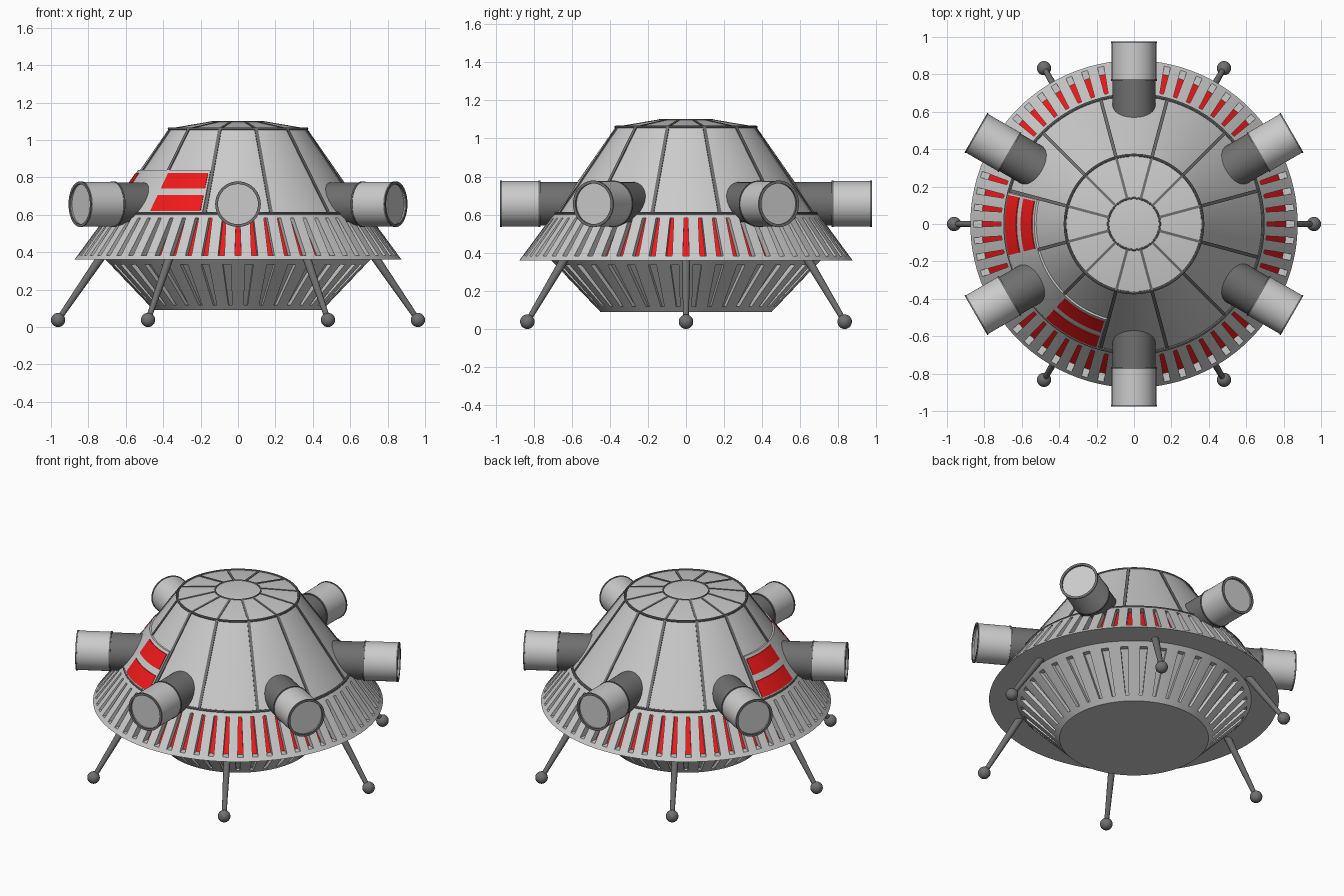
import bpy, bmesh
from math import sin, cos, radians, hypot
from mathutils import Matrix, Vector

if "Cube" in bpy.data.objects:
    bpy.data.objects.remove(bpy.data.objects["Cube"])


def material(name, rgb):
    m = bpy.data.materials.new(name)
    m.diffuse_color = (*rgb, 1)
    m.use_nodes = True
    m.node_tree.nodes["Principled BSDF"].inputs["Base Color"].default_value = m.diffuse_color
    return m


DARK = material("dark_grey", (0.16, 0.16, 0.16))
RED = material("red", (0.9, 0.01, 0.01))


def polar(r, deg, z):
    a = radians(deg)
    return Vector((r * cos(a), r * sin(a), z))


def finish(name, bm, mats=(), matrix=None):
    bmesh.ops.remove_doubles(bm, verts=bm.verts, dist=1e-5)
    bmesh.ops.recalc_face_normals(bm, faces=bm.faces)
    me = bpy.data.meshes.new(name)
    bm.to_mesh(me)
    bm.free()
    for m in mats:
        me.materials.append(m)
    ob = bpy.data.objects.new(name, me)
    bpy.context.collection.objects.link(ob)
    if matrix:
        ob.matrix_world = matrix
    return ob


def lathe(name, profile, segs=96, mats=(), matrix=None):
    """Revolve (radius, height) points around z."""
    bm = bmesh.new()
    vs = [bm.verts.new((r, 0, z)) for r, z in profile]
    es = [bm.edges.new(p) for p in zip(vs, vs[1:])]
    bmesh.ops.spin(bm, geom=vs + es, cent=(0, 0, 0), axis=(0, 0, 1),
                   angle=radians(360), steps=segs, use_merge=True)
    return finish(name, bm, mats, matrix)


def ring(name, r, z, t, mats=(DARK,)):
    prof = [(r + t * cos(radians(a)), z + t * sin(radians(a))) for a in range(0, 361, 45)]
    return lathe(name, prof, mats=mats)


def slotted_cone(name, n, offset, low, high, t0, t1, a0, a1, depth, mats=(), back=0):
    """Cone wall with n recessed tapered slots."""
    bm = bmesh.new()
    half = 180 / n

    def pt(t, deg, d=0):
        r = low[0] + (high[0] - low[0]) * t - d
        return bm.verts.new(polar(r, deg, low[1] + (high[1] - low[1]) * t))

    for k in range(n):
        c = offset + k * 360 / n
        g = [[pt(t, c + a) for a in (-half, -w, w, half)]
             for t, w in ((0, a0), (t0, a0), (t1, a1), (1, a1))]
        for i in range(3):
            for j in range(3):
                if (i, j) != (1, 1):
                    bm.faces.new((g[i][j], g[i][j + 1], g[i + 1][j + 1], g[i + 1][j]))
        rim = [g[1][1], g[1][2], g[2][2], g[2][1]]
        inn = [pt(t, c + a, depth) for t, a in ((t0, -a0), (t0, a0), (t1, a1), (t1, -a1))]
        for i in range(4):
            j = (i + 1) % 4
            bm.faces.new((rim[i], rim[j], inn[j], inn[i]))
        bm.faces.new(inn).material_index = back
    return finish(name, bm, mats)


# Cabin wall runs straight between these two points
CAB_LOW, CAB_HIGH = (0.69, 0.60), (0.37, 1.06)


def cabin_r(z):
    f = (z - CAB_LOW[1]) / (CAB_HIGH[1] - CAB_LOW[1])
    return CAB_LOW[0] + (CAB_HIGH[0] - CAB_LOW[0]) * f


def wall_slab(name, a0, a1, z0, z1, off, mats=(), steps=24):
    """Curved plate lying on the cabin wall."""
    bm = bmesh.new()
    rows = []
    for i in range(steps + 1):
        a = a0 + (a1 - a0) * i / steps
        rows.append([bm.verts.new(polar(cabin_r(z) + o, a, z))
                     for z, o in ((z0, -0.01), (z0, off), (z1, off), (z1, -0.01))])
    for p, q in zip(rows, rows[1:]):
        for i in range(4):
            j = (i + 1) % 4
            bm.faces.new((p[i], p[j], q[j], q[i]))
    bm.faces.new(rows[0])
    bm.faces.new(rows[-1])
    return finish(name, bm, mats)


def rib(name, deg, p, q, w=0.009, h=0.005):
    """Thin dark strip along the hull from (r, z) p to q."""
    bm = bmesh.new()
    L = hypot(q[0] - p[0], q[1] - p[1])
    n = ((q[1] - p[1]) / L, (p[0] - q[0]) / L)
    vs = [bm.verts.new((r + n[0] * o, y, z + n[1] * o))
          for r, z in (p, q) for y, o in ((-w, -0.01), (w, -0.01), (w, h), (-w, h))]
    for f in ((0, 1, 2, 3), (4, 5, 6, 7), (0, 1, 5, 4), (1, 2, 6, 5), (2, 3, 7, 6), (3, 0, 4, 7)):
        bm.faces.new([vs[i] for i in f])
    return finish(name, bm, (DARK,), Matrix.Rotation(radians(deg), 4, "Z"))


# Lower hull, its floor, and the slotted skirt
slotted_cone("lower_hull", 36, 5, (0.45, 0.09), (0.71, 0.362), 0.10, 0.90, 1.2, 1.9, 0.03)
lathe("hull_floor", [(0, 0.09), (0.45, 0.09)])
slotted_cone("skirt", 60, 0, (0.875, 0.36), (0.695, 0.605), 0.09, 0.91, 1.15, 0.8, 0.045,
             (material("skirt_grey", (0.8, 0.8, 0.8)), RED), 1)
lathe("skirt_underside", [(0.68, 0.36), (0.875, 0.36)], 120)
lathe("skirt_top", [(0.695, 0.605), (0.66, 0.605)], 120)

# Cabin with roof, seam rings and ribs
lathe("cabin", [(0.69, 0.60), CAB_HIGH, (0.14, 1.098), (0, 1.098)])
ring("cabin_base_ring", 0.69, 0.606, 0.009)
ring("roof_edge_ring", 0.368, 1.06, 0.008)
ring("roof_cap_ring", 0.138, 1.096, 0.006)
for k in range(12):
    rib(f"cabin_rib_{k}", 15 + 30 * k, CAB_LOW, CAB_HIGH)
    rib(f"roof_rib_{k}", 15 + 30 * k, CAB_HIGH, (0.14, 1.098), 0.007, 0.003)

# Raised window band with two pairs of red windows
wall_slab("window_band", 166, 254, 0.605, 0.84, 0.010, steps=48)
for side, a0, a1 in (("left", 167, 194), ("front", 227, 253)):
    wall_slab(f"{side}_lower_window", a0, a1, 0.62, 0.705, 0.014, (RED,))
    wall_slab(f"{side}_upper_window", a0, a1, 0.74, 0.825, 0.014, (RED,))

# Six radial thrusters: dark sleeve, light barrel, dark rims
for k in range(6):
    m = (Matrix.Rotation(radians(30 + 60 * k), 4, "Z") @ Matrix.Translation((0, 0, 0.657))
         @ Matrix.Rotation(radians(90), 4, "Y"))
    lathe(f"thruster_sleeve_{k}", [(0, 0.48), (0.115, 0.48), (0.115, 0.775)], 48, (DARK,), m)
    lathe(f"thruster_barrel_{k}", [(0.11, 0.768), (0.119, 0.768), (0.119, 0.972),
                                   (0.108, 0.972), (0.108, 0.962), (0, 0.962)], 48, (), m)
    for part, h in (("inner", 0.765), ("outer", 0.967)):
        lathe(f"thruster_{part}_rim_{k}", [(0.107, h), (0.122, h), (0.122, h + 0.009),
                                           (0.107, h + 0.009), (0.107, h)], 48, (DARK,), m)

# Six splayed legs with ball feet
for k in range(6):
    top, foot = polar(0.70, 60 * k, 0.42), polar(0.962, 60 * k, 0.038)
    d = foot - top
    m = Matrix.Translation(top) @ d.to_track_quat("Z", "Y").to_matrix().to_4x4()
    lathe(f"leg_{k}", [(0, 0), (0.024, 0), (0.014, d.length), (0, d.length)], 20, (DARK,), m)
    bm = bmesh.new()
    bmesh.ops.create_uvsphere(bm, u_segments=24, v_segments=16, radius=0.038)
    finish(f"foot_{k}", bm, (DARK,), Matrix.Translation(foot))

# Smooth shading with sharp edges kept
bpy.ops.object.select_all(action="SELECT")
bpy.context.view_layer.objects.active = bpy.data.objects["cabin"]
bpy.ops.object.shade_smooth_by_angle(angle=radians(30))
